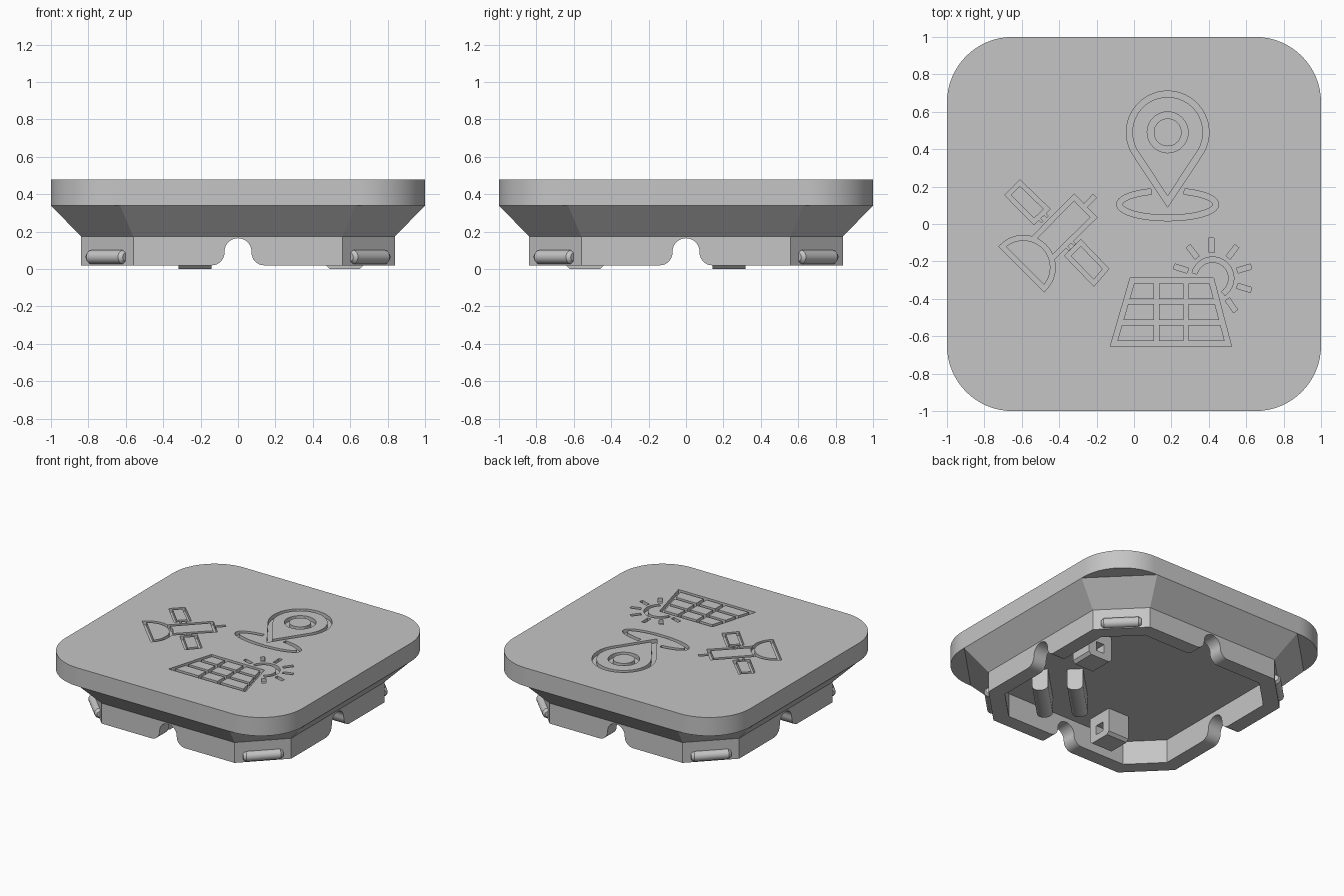
import bpy, bmesh, math
from mathutils import Vector, Matrix

if "Cube" in bpy.data.objects:
    bpy.data.objects.remove(bpy.data.objects["Cube"])

grey = bpy.data.materials.new("light_grey")
grey.diffuse_color = (0.56, 0.56, 0.56, 1)
grey.use_nodes = True
grey.node_tree.nodes["Principled BSDF"].inputs["Base Color"].default_value = grey.diffuse_color


def loft(name, rings, loop=False):
    """Skin a list of equal-length rings; cap the ends, or close into a loop."""
    bm = bmesh.new()
    vs = [[bm.verts.new(p) for p in r] for r in rings]
    n = len(rings[0])
    for a, b in zip(vs, vs[1:] + (vs[:1] if loop else [])):
        for i in range(n):
            j = (i + 1) % n
            bm.faces.new((a[i], a[j], b[j], b[i]))
    if not loop:
        bm.faces.new(vs[0])
        bm.faces.new(vs[-1])
    bmesh.ops.recalc_face_normals(bm, faces=bm.faces)
    me = bpy.data.meshes.new(name)
    bm.to_mesh(me)
    bm.free()
    me.materials.append(grey)
    ob = bpy.data.objects.new(name, me)
    bpy.context.collection.objects.link(ob)
    return ob


def at(pts, z):
    return [(p[0], p[1], z) for p in pts]


def prism(name, pts, z0, z1):
    return loft(name, [at(pts, z0), at(pts, z1)])


def box(name, c, s):
    q = [(c[0] + i * s[0] / 2, c[1] + j * s[1] / 2) for i, j in ((-1, -1), (1, -1), (1, 1), (-1, 1))]
    return prism(name, q, c[2] - s[2] / 2, c[2] + s[2] / 2)


def cut(ob, cutter):
    cutter.hide_render = True
    m = ob.modifiers.new("cut", 'BOOLEAN')
    m.operation, m.solver, m.object = 'DIFFERENCE', 'EXACT', cutter
    bpy.context.view_layer.objects.active = ob
    bpy.ops.object.modifier_apply(modifier=m.name)
    bpy.data.objects.remove(cutter, do_unlink=True)


def smooth(ob):
    bpy.ops.object.select_all(action='DESELECT')
    ob.select_set(True)
    bpy.context.view_layer.objects.active = ob
    bpy.ops.object.shade_smooth_by_angle(angle=math.radians(25))


def arc(cx, cy, rx, ry, a0, a1, n):
    return [(cx + rx * math.cos(math.radians(a0 + (a1 - a0) * i / n)),
             cy + ry * math.sin(math.radians(a0 + (a1 - a0) * i / n))) for i in range(n + 1)]


def octagon(h, c):
    return [(h, -c), (h, c), (c, h), (-c, h), (-h, c), (-h, -c), (-c, -h), (c, -h)]


# Rounded square lid plate
outline = []
for k, (sx, sy) in enumerate(((1, 1), (-1, 1), (-1, -1), (1, -1))):
    outline += arc(sx * 0.65, sy * 0.65, 0.35, 0.35, 90 * k, 90 * k + 90, 16)
plate = prism("lid_plate", outline, 0.34, 0.48)


# Engraved line work on the lid
def offset(pts, d, closed):
    out, n = [], len(pts)
    for i, p in enumerate(pts):
        p = Vector(p)
        a = Vector(pts[i - 1]) if closed or i else None
        b = Vector(pts[(i + 1) % n]) if closed or i < n - 1 else None
        u = (p - a).normalized() if a is not None else (b - p).normalized()
        v = (b - p).normalized() if b is not None else u
        m = (Vector((-u.y, u.x)) + Vector((-v.y, v.x))).normalized()
        out.append(p + m * d / max(0.3, m.dot(Vector((-u.y, u.x)))))
    return out


count = 0


def groove(pts, w=0.03, closed=False):
    global count
    count += 1
    z0, z1 = 0.45 + count * 0.00005, 0.55
    l, r = offset(pts, w / 2, closed), offset(pts, -w / 2, closed)
    if closed:
        c = loft("groove", [at(l, z0), at(l, z1), at(r, z1), at(r, z0)], True)
    else:
        c = prism("groove", l + r[::-1], z0, z1)
    cut(plate, c)


# Map pin with ground ellipse
groove(arc(0.18, 0.49, 0.205, 0.205, -34, 214, 36) + [(0.18, 0.12)], 0.032, True)
groove(arc(0.18, 0.49, 0.092, 0.092, 0, 360, 32)[:-1], 0.035, True)
groove(arc(0.18, 0.105, 0.258, 0.073, 110, 430, 40), 0.03)

# Satellite: panels, struts, body, antenna and dish
groove([(-0.61, 0.22), (-0.465, 0.08), (-0.535, 0.013), (-0.675, 0.155)], 0.024, True)
groove([(-0.285, -0.1), (-0.15, -0.24), (-0.215, -0.315), (-0.355, -0.17)], 0.024, True)
for x, y in ((-0.49, 0.038), (-0.345, -0.11)):
    for s in (-0.014, 0.014):
        groove([(x + s - 0.014, y + s + 0.014), (x + s + 0.014, y + s - 0.014)], 0.012)
groove([(-0.545, -0.085), (-0.32, 0.143), (-0.215, 0.035), (-0.44, -0.185)], 0.025)
groove([(-0.262, 0.095), (-0.21, 0.15)], 0.025)
groove(arc(-0.592, -0.232, 0.158, 0.158, -45, 135, 24), 0.026, True)

# Solar panel grid
groove([(-0.01, -0.303), (0.415, -0.303), (0.503, -0.64), (-0.108, -0.64)], 0.028, True)
for y in (-0.415, -0.527):
    e = (-0.303 - y) * 0.261
    groove([(-0.01 - e, y), (0.415 + e, y)], 0.026)
for x in (0.12, 0.278):
    groove([(x, -0.303), (x, -0.64)], 0.026)

# Sun with rays
groove(arc(0.42, -0.29, 0.1, 0.1, -55, 165, 24), 0.028)
for a in (-55, -17, 17, 53, 92, 127, 163):
    c, s = math.cos(math.radians(a)), math.sin(math.radians(a))
    groove([(0.42 + c * r, -0.29 + s * r) for r in (0.138, 0.215)], 0.028)
smooth(plate)

# Octagonal housing with flared shoulder, hollow underneath
housing = loft("housing", [at(octagon(0.84, 0.56), 0.02), at(octagon(0.84, 0.56), 0.175),
                           at(octagon(1.0, 0.63), 0.34)])
cut(housing, prism("cavity", octagon(0.73, 0.515), -0.1, 0.2))

# Arched cable notches in the four sides, with flared feet
half = [(0.14, -0.05), (0.14, 0.02)] + arc(0.14, 0.09, 0.068, 0.07, 270, 180, 8)[1:]
half += arc(0, 0.093, 0.072, 0.072, 0, 90, 10)
arch = half + [(-x, z) for x, z in half[-2::-1]]
cut(housing, loft("notch_x", [[(u, y, z) for u, z in arch] for y in (-1.2, 1.2)]))
cut(housing, loft("notch_y", [[(x, u, z) for u, z in arch] for x in (-1.2, 1.2)]))
smooth(housing)

# Snap bars on the four corners
for k in range(4):
    rot = Matrix.Rotation(math.radians(45 + 90 * k), 3, 'Z')
    rings = [[rot @ Vector((0.99 + r * math.cos(a * math.pi / 12), t, 0.064 + r * math.sin(a * math.pi / 12)))
              for a in range(24)]
             for t, r in ((-0.14, 0.022), (-0.12, 0.037), (0.12, 0.037), (0.14, 0.022))]
    smooth(loft("snap_bar", rings))


# Screw bosses under the lid, each with a square side pocket
def boss(x, y, turned):
    prof = [(-0.1, 0.21), (-0.1, 0.02), (-0.08, 0), (0.08, 0), (0.1, 0.02), (0.1, 0.21)]
    if turned:
        ob = loft("boss", [[(x + u, y + t, z) for u, z in prof] for t in (-0.0875, 0.0875)])
        cut(ob, box("pocket", (x, y + 0.08, 0.085), (0.07, 0.14, 0.07)))
    else:
        ob = loft("boss", [[(x + t, y + u, z) for u, z in prof] for t in (-0.0875, 0.0875)])
        cut(ob, box("pocket", (x + 0.08, y, 0.085), (0.14, 0.07, 0.07)))


boss(-0.23, -0.54, False)
boss(0.57, 0.23, True)

# Pair of diagonal ribs with rounded lower edges
rib = [(-0.055, 0.21), (-0.055, 0.07)] + arc(0, 0.07, 0.055, 0.035, 180, 360, 10)[1:] + [(0.055, 0.21)]
for x, y in ((0.25, -0.31), (0.43, -0.47)):
    d = math.sqrt(0.5)
    smooth(loft("rib", [[(x + (t + u) * d, y + (t - u) * d, z) for u, z in rib] for t in (-0.19, 0.19)]))
